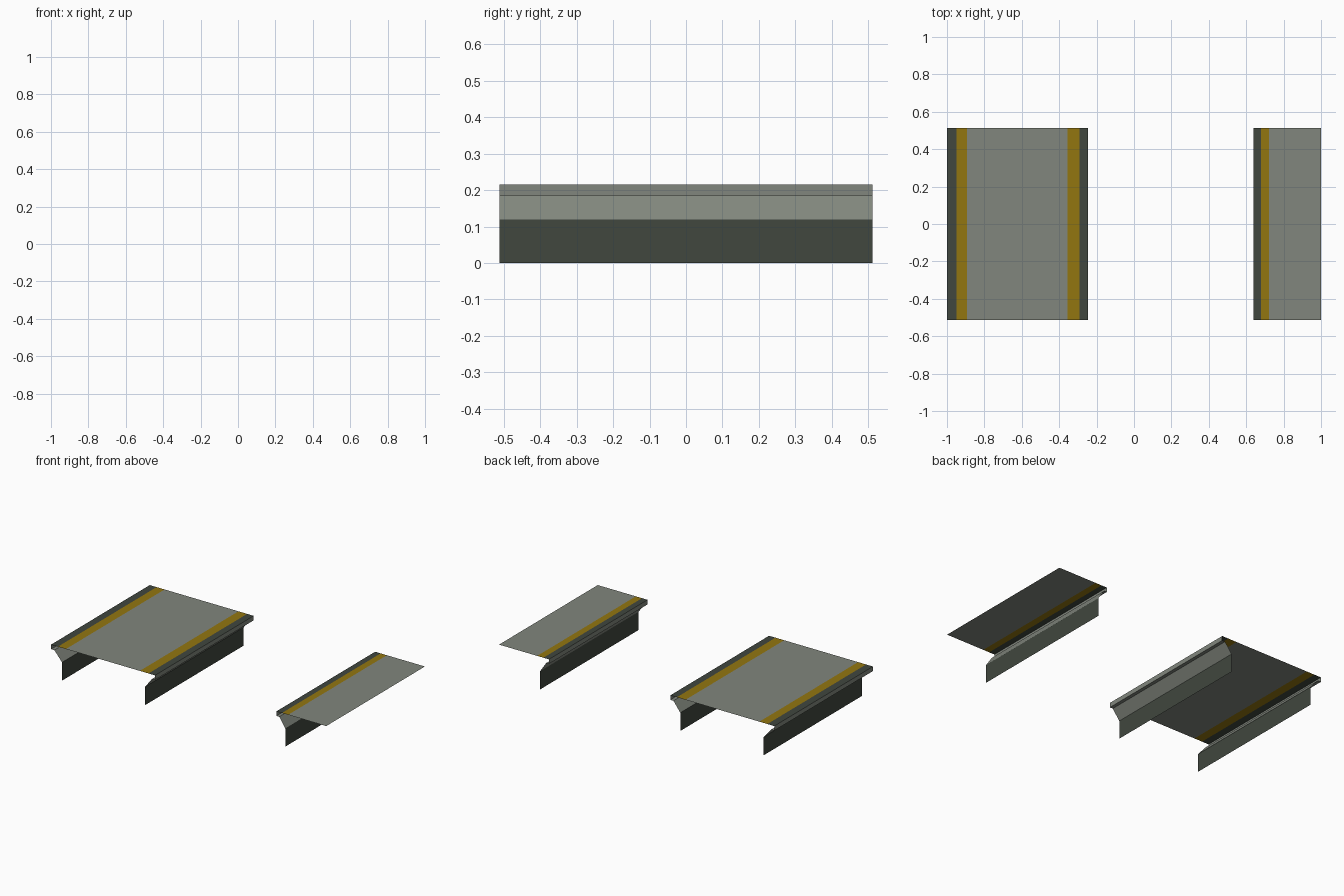
import bpy
import bmesh

if "Cube" in bpy.data.objects:
    bpy.data.objects.remove(bpy.data.objects["Cube"])

HALF_LENGTH = 0.512
TOP, LIP, WALL = 0.215, 0.185, 0.12


def material(name, colour):
    m = bpy.data.materials.new(name)
    m.diffuse_color = (*colour, 1.0)
    m.use_nodes = True
    m.node_tree.nodes["Principled BSDF"].inputs["Base Color"].default_value = m.diffuse_color
    return m


concrete = material("grey concrete", (0.22, 0.24, 0.205))
dark = material("dark concrete", (0.052, 0.063, 0.049))
yellow = material("yellow safety line", (0.29, 0.18, 0.005))
MATERIALS = [concrete, dark, yellow]
GREY, DARK, YELLOW = range(3)


def edge_profile(x, side, nib, wall, kerb, line):
    """Platform edge from the foot of the wall up to the inside of the yellow line.
    side is the direction towards the middle of the platform."""
    points = [(x + side * wall, 0), (x + side * wall, WALL), (x + side * nib, LIP),
              (x, LIP), (x, TOP), (x + side * kerb, TOP), (x + side * line, TOP)]
    colours = [DARK, GREY, GREY, GREY, DARK, YELLOW]
    return points, colours


def sheet(name, points, colours):
    """Extrude an open cross-section along y, one colour per segment."""
    bm = bmesh.new()
    rows = [[bm.verts.new((x, y, z)) for x, z in points]
            for y in (-HALF_LENGTH, HALF_LENGTH)]
    for i, c in enumerate(colours):
        f = bm.faces.new((rows[0][i], rows[0][i + 1], rows[1][i + 1], rows[1][i]))
        f.material_index = c
    mesh = bpy.data.meshes.new(name)
    bm.to_mesh(mesh)
    bm.free()
    for m in MATERIALS:
        mesh.materials.append(m)
    bpy.context.collection.objects.link(bpy.data.objects.new(name, mesh))


# Island platform: an edge on both sides with the deck between
left, left_col = edge_profile(-1.0, 1, 0.024, 0.08, 0.05, 0.108)
right, right_col = edge_profile(-0.245, -1, 0.022, 0.072, 0.047, 0.11)
sheet("island_platform", left + right[::-1], left_col + [GREY] + right_col[::-1])

# Side platform: one edge, deck open at the far side
side, side_col = edge_profile(0.638, 1, 0.02, 0.064, 0.04, 0.085)
sheet("side_platform", side + [(1.0, TOP)], side_col + [GREY])
